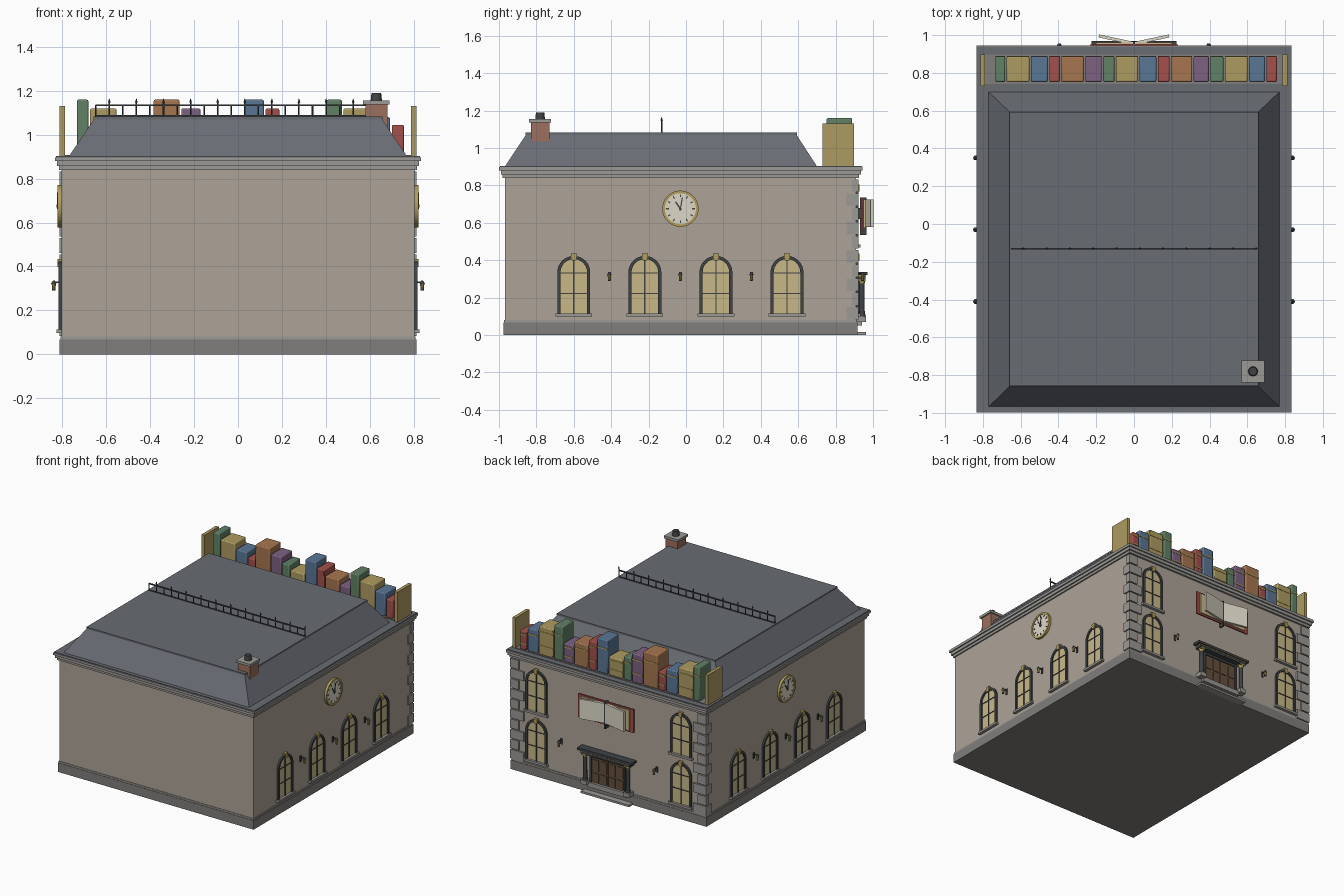
import bpy, bmesh
from math import pi, sin, cos, radians
from mathutils import Matrix, Vector

if "Cube" in bpy.data.objects:
    bpy.data.objects.remove(bpy.data.objects["Cube"])

PAL = dict(wall=(.42, .37, .31), stone=(.33, .32, .30), plinth=(.22, .21, .20), roof=(.14, .15, .17),
           dark=(.05, .055, .06), glass=(.58, .48, .25), gold=(.45, .34, .10), cream=(.72, .69, .58),
           brick=(.33, .16, .11), wood=(.13, .08, .045), red=(.36, .08, .07), green=(.12, .22, .13),
           yellow=(.42, .33, .12), blue=(.10, .18, .30), orange=(.38, .18, .08), purple=(.20, .12, .22))
MATS = {}
for key, c in PAL.items():
    MATS[key] = bpy.data.materials.new(key)
    MATS[key].diffuse_color = (*c, 1)


class Part:
    """One mesh assembled from boxes, prisms and cylinders, placed one or more times."""
    def __init__(self, name, mat):
        self.name, self.mat, self.bm = name, mat, bmesh.new()

    def box(self, x0, x1, y0, y1, z0, z1, m=Matrix()):
        size = Matrix.Diagonal((x1 - x0, y1 - y0, z1 - z0, 1))
        mid = Matrix.Translation(((x0 + x1) / 2, (y0 + y1) / 2, (z0 + z1) / 2))
        bmesh.ops.create_cube(self.bm, size=1, matrix=m @ mid @ size)
        return self

    def prism(self, pts, y0, y1):
        f = self.bm.faces.new([self.bm.verts.new((x, y0, z)) for x, z in pts])
        ext = bmesh.ops.extrude_face_region(self.bm, geom=[f], use_keep_orig=True)
        vs = [v for v in ext["geom"] if isinstance(v, bmesh.types.BMVert)]
        bmesh.ops.translate(self.bm, vec=(0, y1 - y0, 0), verts=vs)
        return self

    def cyl(self, loc, r1, r2, h, axis="Z", seg=20):
        rot = Matrix.Rotation(pi / 2, 4, "X" if axis == "Y" else "Y") if axis != "Z" else Matrix()
        bmesh.ops.create_cone(self.bm, cap_ends=True, segments=seg, radius1=r1, radius2=r2, depth=h,
                              matrix=Matrix.Translation(loc) @ rot)
        return self

    def done(self, places=(Matrix(),), bevel=0):
        bmesh.ops.recalc_face_normals(self.bm, faces=self.bm.faces)
        me = bpy.data.meshes.new(self.name)
        self.bm.to_mesh(me)
        self.bm.free()
        me.materials.append(MATS[self.mat])
        for p in places:
            o = bpy.data.objects.new(self.name, me)
            bpy.context.collection.objects.link(o)
            o.matrix_world = p
            if bevel:
                b = o.modifiers.new("bevel", "BEVEL")
                b.width, b.segments = bevel, 2


# Wall details are modelled facing -y with the wall plane at y = 0, then turned onto a wall
def right(y, z=0): return Matrix.Translation((.805, y, z)) @ Matrix.Rotation(pi / 2, 4, "Z")
def left(y, z=0): return Matrix.Translation((-.805, y, z)) @ Matrix.Rotation(-pi / 2, 4, "Z")
def back(x, z=0): return Matrix.Translation((x, .91, z)) @ Matrix.Rotation(pi, 4, "Z")


# Main block
Part("walls", "wall").box(-.805, .805, -.968, .91, .03, .86).done()
Part("plinth", "plinth").box(-.812, .812, -.975, .918, 0, .068).done()
Part("plinth_cap", "stone").box(-.809, .809, -.972, .915, .068, .08).done()
cornice = Part("cornice", "stone")
for d, z0, z1 in ((.01, .84, .858), (.02, .858, .88), (.029, .88, .897)):
    cornice.box(-.805 - d, .805 + d, -.97 - d, .915 + d, z0, z1)
cornice.done()
Part("roof_deck", "roof").box(-.83, .83, -.995, .94, .895, .903).done()

# Corner quoins on the entrance side
quoins = Part("quoins", "stone")
n = 10
for i in range(n):
    z0 = .083 + i * .757 / n
    w, d = ((.11, .06) if i % 2 == 0 else (.07, .03))
    for s in (-1, 1):
        xs = sorted((s * .813, s * (.813 - w)))
        quoins.box(*xs, .918 - d, .922, z0, z0 + .757 / n - .008)
quoins.done()

# Mansard roof
roof = Part("mansard_roof", "roof")
rings = [[roof.bm.verts.new((x, y, z)) for x, y in ((-w, y0), (w, y0), (w, y1), (-w, y1))]
         for w, y0, y1, z in ((.77, -.968, .70, .902), (.655, -.855, .59, 1.072))]
roof.bm.faces.new(rings[0])
roof.bm.faces.new(rings[1])
for i in range(4):
    j = (i + 1) % 4
    roof.bm.faces.new((rings[0][i], rings[0][j], rings[1][j], rings[1][i]))
roof.done()
Part("roof_top", "roof").box(-.658, .658, -.858, .593, 1.07, 1.083).done()

# Roof railing
rail = Part("roof_railing", "dark").box(-.65, .65, -.134, -.126, 1.13, 1.138)
rail.box(-.65, .65, -.133, -.127, 1.083, 1.089)
for i in range(22):
    x, top = -.648 + i * 1.296 / 21, 1.15 if i % 2 else 1.135
    rail.cyl((x, -.13, (1.08 + top) / 2), .0035, .0035, top - 1.08, seg=8)
    if i % 2:
        rail.cyl((x, -.13, top + .007), .006, .0005, .018, seg=8)
rail.done()

# Chimney
Part("chimney_stack", "brick").box(.58, .68, -.83, -.73, 1.015, 1.137).done()
Part("chimney_cap", "stone").box(.57, .69, -.84, -.722, 1.137, 1.155).done()
Part("chimney_pot", "dark").cyl((.63, -.78, 1.172), .026, .022, .036).done()

# Row of books with bookends
Part("book_shelf", "plinth").box(-.79, .79, .742, .897, .9, .908).done()
Part("bookend", "yellow").box(-.0125, .0125, .73, .897, .9, 1.13).done(
    [Matrix.Translation((s * .8, 0, 0)) for s in (-1, 1)])
edges = (-.738, -.678, -.55, -.452, -.388, -.262, -.167, -.1, .025, .122, .192, .312, .4, .477, .605, .697, .76)
cycle = ("green", "yellow", "blue", "red", "orange", "purple")
bands = Part("book_bands", "gold")
for i, (a, b) in enumerate(zip(edges, edges[1:])):
    a, b, h = a + .004, b - .004, (1.16, 1.12, 1.08, 1.045)[i % 4]
    Part("book_" + cycle[i % 6], cycle[i % 6]).box(a, b, .752, .888, .905, h).done(bevel=.007)
    for f in ((.72,), (.3, .78))[i % 2]:
        z = .905 + (h - .905) * f
        bands.box(a + .001, b - .001, .86, .8905, z, z + .009)
bands.done()


# Arched windows
def arch(r, z0, spring=.335):
    return [(-r, z0)] + [(-r * cos(pi * k / 16), spring + r * sin(pi * k / 16)) for k in range(17)] + [(r, z0)]


spots = [f(y) for f in (left, right) for y in (-.60, -.22, .16, .54)]
spots += [back(x, z) for x in (-.6, .6) for z in (0, .37)]
Part("window_glass", "glass").prism(arch(.078, .112), -.004, .01).done(spots)
Part("window_frame", "dark").prism(arch(.088, .112) + arch(.071, .112)[::-1], -.013, .01).done(spots)
bars = Part("window_bars", "dark").box(-.0035, .0035, -.009, 0, .112, .405)
for z in (.222, .332):
    bars.box(-.073, .073, -.008, 0, z - .003, z + .003)
bars.done(spots)
Part("window_sill", "stone").box(-.098, .098, -.022, .01, .098, .114).done(spots)
Part("window_keystone", "gold").prism([(-.010, .398), (.010, .398), (.016, .435), (-.016, .435)],
                                      -.018, .01).done(spots)

# Wall lamps
spots = [f(y) for f in (left, right) for y in (-.41, -.03, .35)] + [back(x) for x in (-.395, .395)]
lamp = Part("lamp_bracket", "dark").box(-.008, .008, -.006, .005, .295, .338)
lamp.box(-.003, .003, -.036, 0, .325, .331).cyl((0, -.034, .329), .013, .004, .014, seg=10)
lamp.cyl((0, -.034, .292), .007, .009, .005, seg=10).done(spots)
Part("lamp_lantern", "gold").cyl((0, -.034, .308), .007, .010, .028, seg=10).done(spots)

# Clocks on both sides
spots = [left(-.03, .675), right(-.03, .675)]
ring = [(r * cos(2 * pi * k / 40), r * sin(2 * pi * k / 40), r) for r in (.097, .083) for k in range(40)]
rim = Part("clock_rim", "gold")
v = [[rim.bm.verts.new((x, y, z)) for x, z, _ in ring[a:a + 40]]
     for a, y in ((0, .005), (0, -.018), (40, -.018), (40, .005))]
for a in range(4):
    for k in range(40):
        p, q, j = v[a], v[(a + 1) % 4], (k + 1) % 40
        rim.bm.faces.new((p[k], p[j], q[j], q[k]))
rim.done(spots)
Part("clock_face", "cream").cyl((0, -.004, 0), .085, .085, .018, "Y", 40).done(spots)
marks = Part("clock_marks_and_hands", "dark").cyl((0, -.017, 0), .007, .007, .008, "Y")
for k in range(12):
    marks.box(-.003, .003, -.0155, -.01, .062, .077, Matrix.Rotation(k * pi / 6, 4, "Y"))
marks.box(-.004, .004, -.018, -.015, -.008, .045, Matrix.Rotation(radians(-35), 4, "Y"))
marks.box(-.003, .003, -.020, -.017, -.012, .062, Matrix.Rotation(radians(10), 4, "Y"))
marks.done(spots)

# Entrance: steps, doors, columns and entablature
door = [back(0)]
Part("entrance_steps", "stone").box(-.2, .2, -.052, 0, 0, .015).done(door)
Part("door_threshold", "stone").box(-.16, .16, -.03, 0, .05, .085).done(door)
Part("door_leaves", "wood").box(-.135, -.002, -.012, .01, .08, .275).box(.002, .135, -.012, .01, .08, .275).done(door)
panels = Part("door_panels", "wood")
for x in (-.102, -.036, .036, .102):
    for z0, z1 in ((.095, .16), (.175, .26)):
        panels.box(x - .025, x + .025, -.017, -.01, z0, z1)
panels.done(door)
Part("door_surround", "dark").box(-.15, -.135, -.02, .01, .08, .29).box(.135, .15, -.02, .01, .08, .29).box(
    -.15, .15, -.02, .01, .275, .292).done(door)
cols = [back(s * .178) for s in (-1, 1)]
Part("column_pedestal", "stone").box(-.025, .025, -.053, 0, .07, .1).done(cols)
Part("column_shaft", "dark").cyl((0, -.031, .108), .019, .017, .016).cyl(
    (0, -.031, .193), .015, .013, .19).done(cols)
Part("column_capital", "gold").cyl((0, -.031, .283), .013, .019, .018).box(
    -.02, .02, -.051, -.011, .29, .298).done(cols)
Part("entablature", "dark").box(-.205, .205, -.05, 0, .297, .32).box(-.225, .225, -.06, 0, .32, .338).done(door)
Part("entablature_trim", "gold").box(-.207, .207, -.0525, 0, .314, .321).done(door)

# Open book sign above the door
sign = [back(0, .65)]
tilts = [Matrix.Translation((0, -.046, 0)) @ Matrix.Rotation(a, 4, "Z") for a in (radians(-12), radians(12))]
Part("sign_cover", "red").box(-.23, .23, -.042, -.03, -.09, .085).done(sign)
Part("sign_mount", "dark").box(-.1, .1, -.032, 0, -.03, .03).box(-.006, .006, -.055, -.02, -.115, .085).done(sign)
Part("sign_page_block", "glass").box(-.2, -.012, -.05, -.04, -.078, .075).box(
    .012, .2, -.05, -.04, -.078, .075).done(sign)
pages = Part("sign_pages", "cream")
pages.box(.004, .19, -.008, .008, -.073, .075, tilts[0])
pages.box(-.19, -.004, -.008, .008, -.073, .075, tilts[1])
pages.done(sign)

bpy.ops.object.select_all(action="SELECT")
bpy.context.view_layer.objects.active = bpy.context.selected_objects[0]
bpy.ops.object.shade_smooth_by_angle()

for m in bpy.data.materials:
    if m.users and not m.is_grease_pencil:
        m.use_nodes = True
        m.node_tree.nodes["Principled BSDF"].inputs["Base Color"].default_value = m.diffuse_color
